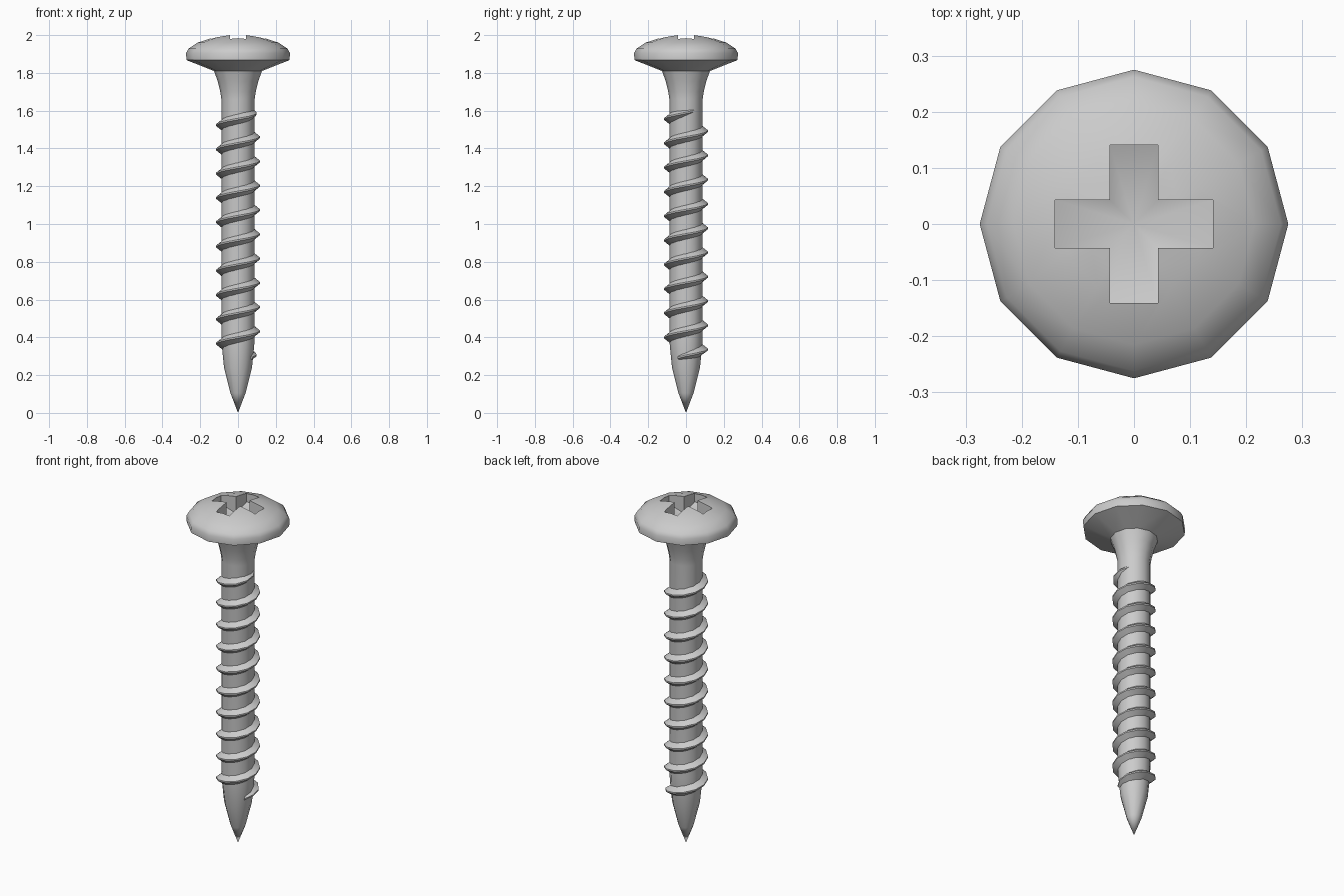
import bpy, bmesh
from math import cos, sin, pi, radians, hypot

if "Cube" in bpy.data.objects:
    bpy.data.objects.remove(bpy.data.objects["Cube"])

SIDES = 12


def make_object(name, bm):
    bmesh.ops.recalc_face_normals(bm, faces=bm.faces)
    mesh = bpy.data.meshes.new(name)
    bm.to_mesh(mesh)
    bm.free()
    obj = bpy.data.objects.new(name, mesh)
    bpy.context.collection.objects.link(obj)
    return obj


def activate(obj):
    bpy.ops.object.select_all(action='DESELECT')
    obj.select_set(True)
    bpy.context.view_layer.objects.active = obj


def lathe(name, profile, bottom, top):
    bm = bmesh.new()
    rings = [[bm.verts.new((r * cos(2 * pi * i / SIDES), r * sin(2 * pi * i / SIDES), z))
              for i in range(SIDES)] for r, z in profile]
    low, high = bm.verts.new((0, 0, bottom)), bm.verts.new((0, 0, top))
    for i in range(SIDES):
        j = (i + 1) % SIDES
        for a, b in zip(rings, rings[1:]):
            bm.faces.new((a[i], a[j], b[j], b[i]))
        bm.faces.new((low, rings[0][j], rings[0][i]))
        bm.faces.new((high, rings[-1][i], rings[-1][j]))
    return make_object(name, bm)


# Point, shank, neck and domed head
body = lathe("screw_body", [
    (0.040, 0.105), (0.074, 0.24), (0.086, 0.36), (0.088, 0.42), (0.088, 1.66),
    (0.094, 1.70), (0.107, 1.755), (0.127, 1.81), (0.273, 1.868), (0.275, 1.905),
    (0.262, 1.928), (0.215, 1.96), (0.13, 1.987), (0.06, 2.0)], 0.0, 2.002)

# Cross recess cutter with a floor sloping down to the centre
W, L = 0.043, 0.141
quarter = [(L, -W), (L, W), (W, W)]
outline = []
for k in range(4):
    c, s = round(cos(k * pi / 2)), round(sin(k * pi / 2))
    outline += [(x * c - y * s, x * s + y * c) for x, y in quarter]
bm = bmesh.new()
upper = [bm.verts.new((x, y, 2.1)) for x, y in outline]
lower = [bm.verts.new((x, y, 1.88 + 0.35 * hypot(x, y))) for x, y in outline]
centre = bm.verts.new((0, 0, 1.88))
bm.faces.new(upper)
for i in range(len(outline)):
    j = (i + 1) % len(outline)
    bm.faces.new((upper[i], upper[j], lower[j], lower[i]))
    bm.faces.new((centre, lower[i], lower[j]))
cutter = make_object("recess_cutter", bm)
cutter.hide_render = True

activate(body)
mod = body.modifiers.new("recess", 'BOOLEAN')
mod.operation = 'DIFFERENCE'
mod.solver = 'EXACT'
mod.object = cutter
bpy.ops.object.modifier_apply(modifier=mod.name)
bpy.data.objects.remove(cutter, do_unlink=True)

# Helical thread ridge, fading into the shank at both ends
PITCH, TURNS, Z0 = 0.1285, 10, 0.303
bm = bmesh.new()
sections = []
for n in range(-1, TURNS * SIDES + 2):
    a = 2 * pi * n / SIDES
    z = Z0 + PITCH * n / SIDES
    fade = min(1.0, (n + 1) / 3 + 0.1, (TURNS * SIDES + 1 - n) / 3 + 0.1)
    root = 0.078 if n > 3 else 0.072
    crest = 0.085 + 0.032 * fade
    half = 0.012 + 0.021 * fade
    sections.append([bm.verts.new((r * cos(a), r * sin(a), z + dz))
                     for r, dz in ((root, -half), (crest, -0.004), (crest, 0.004), (root, half))])
for p, q in zip(sections, sections[1:]):
    for i in range(4):
        j = (i + 1) % 4
        bm.faces.new((p[i], p[j], q[j], q[i]))
bm.faces.new(sections[0])
bm.faces.new(sections[-1])
thread = make_object("screw_thread", bm)

for obj in (body, thread):
    activate(obj)
    bpy.ops.object.shade_smooth_by_angle(angle=radians(40))
